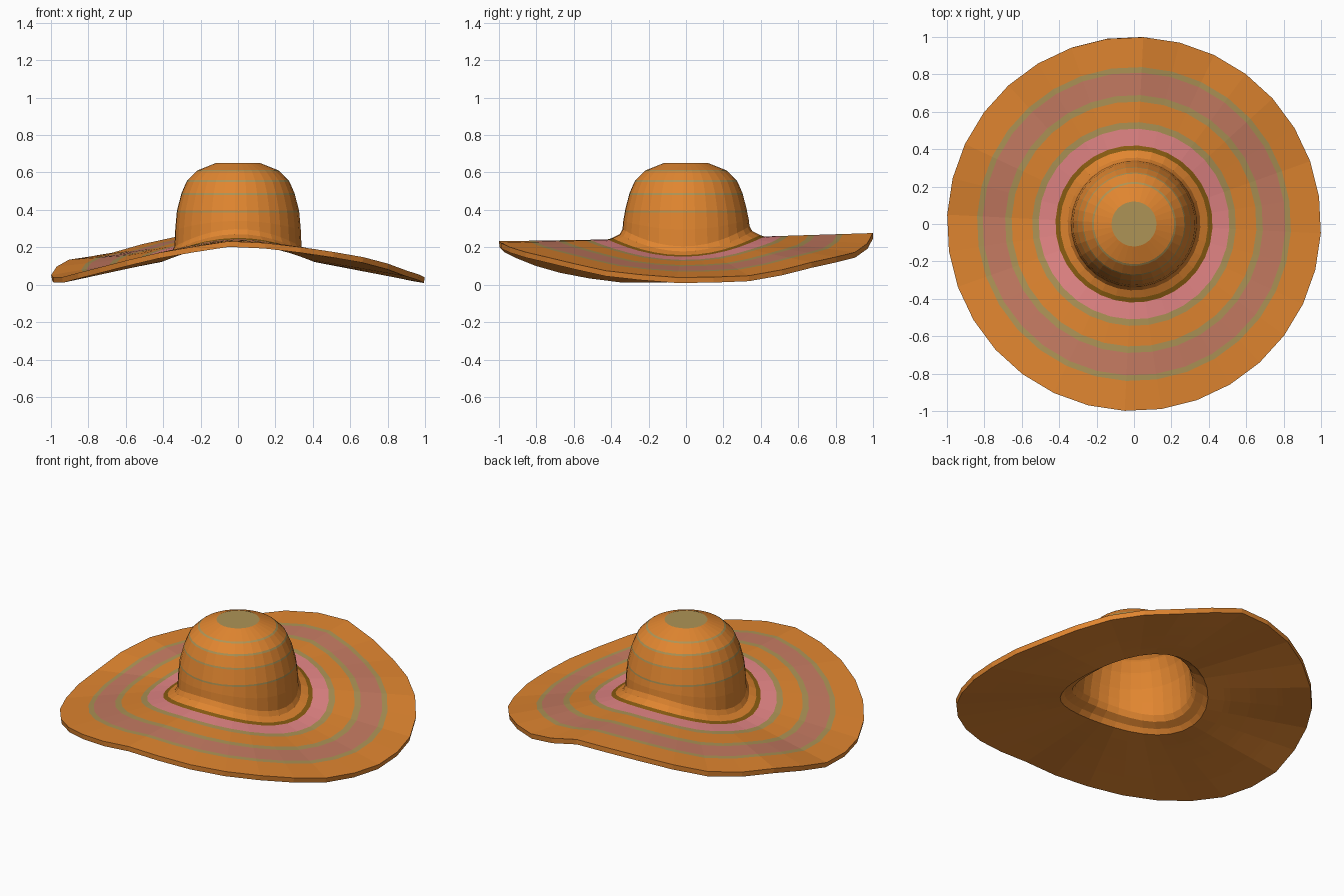
import bpy, bmesh, math

cube = bpy.data.objects.get("Cube")
if cube:
    bpy.data.objects.remove(cube, do_unlink=True)


def to_linear(c):
    c /= 255
    return c / 12.92 if c <= 0.04045 else ((c + 0.055) / 1.055) ** 2.4


def make_material(name, rgb):
    mat = bpy.data.materials.new(name)
    mat.use_nodes = True
    color = [to_linear(c) for c in rgb] + [1]
    mat.diffuse_color = color
    node = next(n for n in mat.node_tree.nodes if n.type == 'BSDF_PRINCIPLED')
    node.inputs["Base Color"].default_value = color
    return mat


materials = [
    make_material("straw_orange", (225, 134, 48)),
    make_material("olive", (174, 148, 86)),
    make_material("pink", (230, 135, 135)),
    make_material("dusty_pink", (198, 123, 98)),
    make_material("dark_gold", (137, 92, 17)),
]
ORANGE, OLIVE, PINK, DUSTY, GOLD = range(len(materials))

SIDES = 32
BRIM_START = 0.42
# Rim heights counter-clockwise from +x
RIM = [.035, .05, .13, .18, .29, .25, .16, .13,
       .04, .04, .10, .18, .24, .195, .14, .065]

# Crown rings: radius, height, share of saddle warp, colour of band below
CROWN = [
    (.12, .65, 0, ORANGE), (.215, .612, 0, OLIVE), (.225, .605, 0, ORANGE),
    (.27, .56, 0, OLIVE), (.276, .55, 0, ORANGE),
    (.302, .49, 0, OLIVE), (.305, .48, 0, ORANGE),
    (.327, .395, 0, OLIVE), (.328, .385, 0, ORANGE),
    (.336, .32, .5, ORANGE), (.34, .255, 1, ORANGE),
    (.355, .228, 1, ORANGE), (.395, .208, 1, GOLD),
]
# Brim rings: radius, colour of band outside
BRIM = [(BRIM_START, PINK), (.51, OLIVE), (.545, ORANGE), (.655, OLIVE),
        (.69, DUSTY), (.81, OLIVE), (.84, ORANGE), (1.0, ORANGE)]


def saddle(angle):
    return -.05 * math.cos(2 * angle) + .008 * math.sin(angle)


def rim_height(angle):
    t = (angle / math.tau * len(RIM)) % len(RIM)
    i = int(t)
    return RIM[i] + (RIM[(i + 1) % len(RIM)] - RIM[i]) * (t - i)


bm = bmesh.new()
angles = [math.tau * i / SIDES - .05 for i in range(SIDES)]
rings = []


def add_ring(radius, height):
    rings.append([bm.verts.new((radius * math.cos(a), radius * math.sin(a), height(a)))
                  for a in angles])


for r, z, w, m in CROWN:
    add_ring(r, lambda a: z + w * saddle(a))
for r, m in BRIM:
    t = (r - BRIM_START) / (1 - BRIM_START)
    add_ring(r, lambda a: (1 - t) * (.2 + saddle(a)) + t * rim_height(a))

# Crown cap, then one coloured band between each pair of rings
bm.faces.new(rings[0]).material_index = OLIVE
bands = [row[-1] for row in CROWN + BRIM]
for upper, lower, color in zip(rings, rings[1:], bands):
    for i in range(SIDES):
        j = (i + 1) % SIDES
        bm.faces.new((upper[i], lower[i], lower[j], upper[j])).material_index = color

mesh = bpy.data.meshes.new("sun_hat")
bm.to_mesh(mesh)
bm.free()
hat = bpy.data.objects.new("sun_hat", mesh)
bpy.context.collection.objects.link(hat)
for mat in materials:
    mesh.materials.append(mat)

# Woven thickness, thinner on the crown, with a plain orange lining
group = hat.vertex_groups.new(name="thickness")
crown_count = len(CROWN) * SIDES
group.add(list(range(crown_count)), .4, 'REPLACE')
group.add(list(range(crown_count, len(mesh.vertices))), 1, 'REPLACE')
shell = hat.modifiers.new("shell", 'SOLIDIFY')
shell.thickness = .03
shell.offset = -1
shell.vertex_group = group.name
shell.material_offset = -len(materials)
shell.material_offset_rim = -len(materials)
